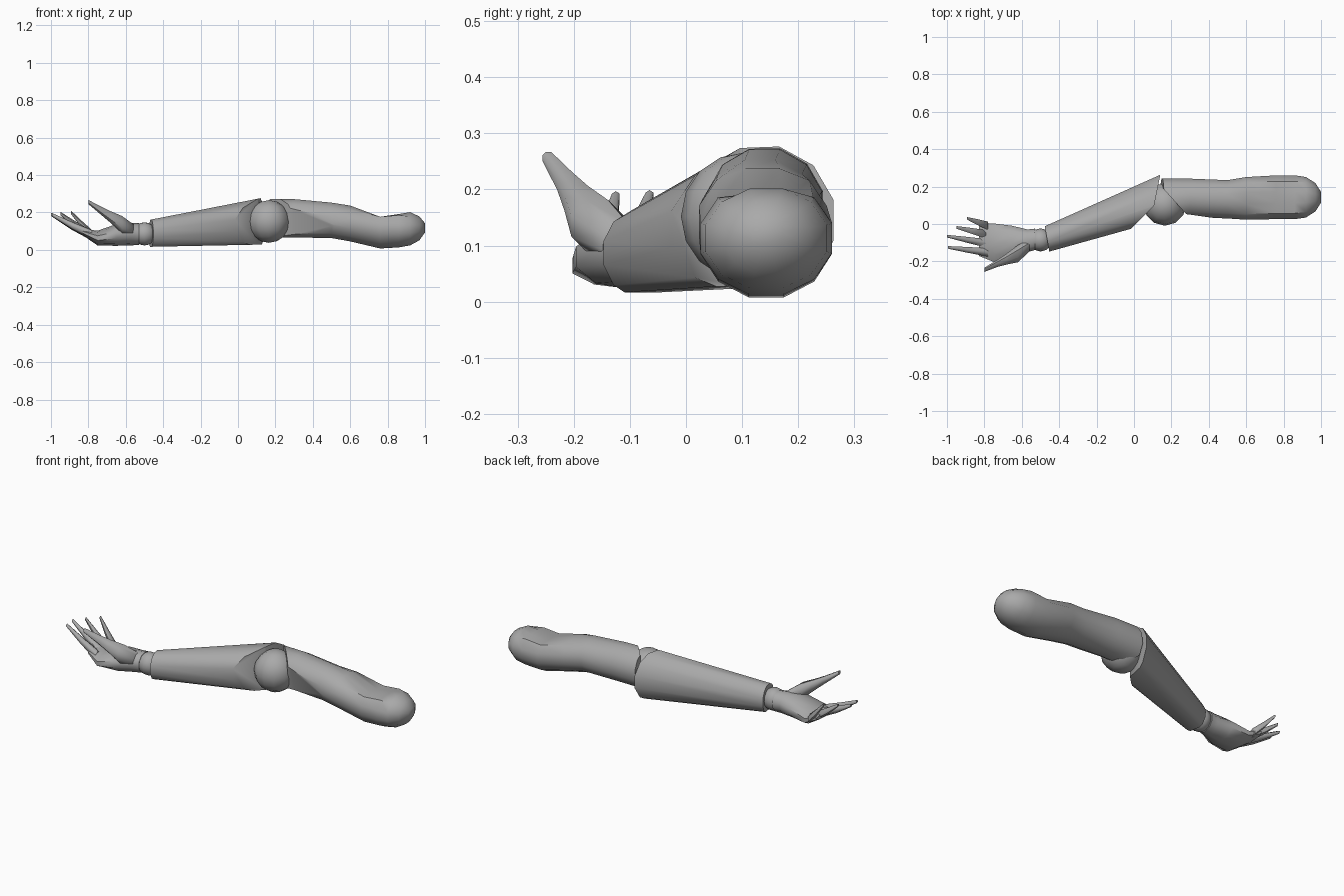
import bpy, bmesh, math
from mathutils import Vector

cube = bpy.data.objects.get("Cube")
if cube:
    bpy.data.objects.remove(cube)

grey = bpy.data.materials.new("matte_grey")
grey.use_nodes = True
grey.diffuse_color = (0.4, 0.4, 0.4, 1)
grey.node_tree.nodes["Principled BSDF"].inputs["Base Color"].default_value = (0.4, 0.4, 0.4, 1)


def finish(name, bm, angle):
    bmesh.ops.recalc_face_normals(bm, faces=bm.faces)
    mesh = bpy.data.meshes.new(name)
    bm.to_mesh(mesh)
    bm.free()
    obj = bpy.data.objects.new(name, mesh)
    bpy.context.collection.objects.link(obj)
    mesh.materials.append(grey)
    bpy.ops.object.select_all(action="DESELECT")
    obj.select_set(True)
    bpy.context.view_layer.objects.active = obj
    bpy.ops.object.shade_smooth_by_angle(angle=math.radians(angle))
    return obj


def slice_off(bm, point, normal):
    """Remove everything on the normal side of a plane and close the hole."""
    cut = bmesh.ops.bisect_plane(bm, geom=bm.verts[:] + bm.edges[:] + bm.faces[:],
                                 plane_co=Vector(point), plane_no=Vector(normal),
                                 clear_outer=True)
    edges = [e for e in cut["geom_cut"] if isinstance(e, bmesh.types.BMEdge)]
    bmesh.ops.holes_fill(bm, edges=edges, sides=0)


def loft(name, sections, sides=12, cuts=(), angle=40):
    """Skin rings given as x, y, z, half width, half height, optional flat top."""
    bm = bmesh.new()
    rings = []
    for x, y, z, ry, rz, *top in sections:
        ring = []
        for i in range(sides):
            a = 2 * math.pi * (i + 0.5) / sides
            h = z + rz * math.sin(a)
            ring.append(bm.verts.new((x, y + ry * math.cos(a), min(h, top[0]) if top else h)))
        rings.append(ring)
    for lower, upper in zip(rings, rings[1:]):
        for i in range(sides):
            j = (i + 1) % sides
            bm.faces.new((lower[i], lower[j], upper[j], upper[i]))
    bm.faces.new(rings[0])
    bm.faces.new(rings[-1])
    for point, normal in cuts:
        slice_off(bm, point, normal)
    return finish(name, bm, angle)


def ball(name, centre, radius):
    bm = bmesh.new()
    bmesh.ops.create_uvsphere(bm, u_segments=12, v_segments=8, radius=radius)
    bmesh.ops.translate(bm, verts=bm.verts, vec=centre)
    return finish(name, bm, 50)


# Upper arm: rounded shoulder, flattened top, notched elbow end
loft("upper_arm", [
    (0.10, 0.14, 0.17, 0.108, 0.108), (0.30, 0.14, 0.169, 0.106, 0.106),
    (0.50, 0.132, 0.158, 0.106, 0.098), (0.60, 0.137, 0.144, 0.118, 0.102, 0.237),
    (0.76, 0.143, 0.113, 0.121, 0.109, 0.177), (0.86, 0.143, 0.113, 0.121, 0.103, 0.192),
    (0.92, 0.143, 0.113, 0.112, 0.092), (0.97, 0.143, 0.115, 0.078, 0.066),
    (1.0, 0.143, 0.118, 0.03, 0.025)], cuts=[
        ((0.15, 0.2, 0.17), (-1, 0, 0.1)),
        ((0.25, 0.085, 0.17), (-1, -0.9, 0)),
        ((0.26, 0.075, 0.15), (-0.2, -1, -0.25))])

# Joints
ball("elbow_ball", (0.165, 0.105, 0.152), 0.114)
ball("wrist_ball", (-0.5, -0.085, 0.086), 0.062)

# Forearm: taper with flat underside and a bevelled elbow end
loft("forearm", [
    (-0.54, -0.106, 0.078, 0.068, 0.072), (0.2, 0.162, 0.151, 0.132, 0.146)], cuts=[
        ((-0.465, -0.08, 0.085), (-1, -0.18, 0)),
        ((0.12, 0.16, 0.15), (1, -0.2, 0)),
        ((0.0, -0.01, 0.14), (1, -1, 0)),
        ((0, 0.1, 0.026), (0.02, 0, -1))])

# Hand: palm, thumb and four fingers
loft("palm", [
    (-0.53, -0.082, 0.085, 0.06, 0.058), (-0.57, -0.09, 0.084, 0.064, 0.06),
    (-0.65, -0.103, 0.08, 0.098, 0.058), (-0.75, -0.1, 0.063, 0.108, 0.04),
    (-0.83, -0.082, 0.094, 0.093, 0.016)], sides=10, angle=50)
loft("thumb", [
    (-0.56, -0.115, 0.105, 0.035, 0.035), (-0.62, -0.158, 0.135, 0.05, 0.05),
    (-0.68, -0.187, 0.175, 0.032, 0.034), (-0.73, -0.21, 0.208, 0.021, 0.024),
    (-0.80, -0.245, 0.256, 0.012, 0.012)], sides=8, angle=50)
fingers = {
    "index": ((-0.78, -0.152, 0.08), (-0.995, -0.125, 0.188)),
    "middle": ((-0.79, -0.103, 0.08), (-1.0, -0.065, 0.19)),
    "ring": ((-0.79, -0.055, 0.08), (-0.95, -0.018, 0.195)),
    "little": ((-0.78, -0.01, 0.08), (-0.892, 0.03, 0.2))}
for finger, (base, tip) in fingers.items():
    base, tip = Vector(base), Vector(tip)
    middle = base.lerp(tip, 0.5) - Vector((0, 0, 0.004))
    loft(finger + "_finger", [(*base, 0.026, 0.026), (*middle, 0.018, 0.02),
                              (*tip, 0.008, 0.009)], sides=6, angle=65)
